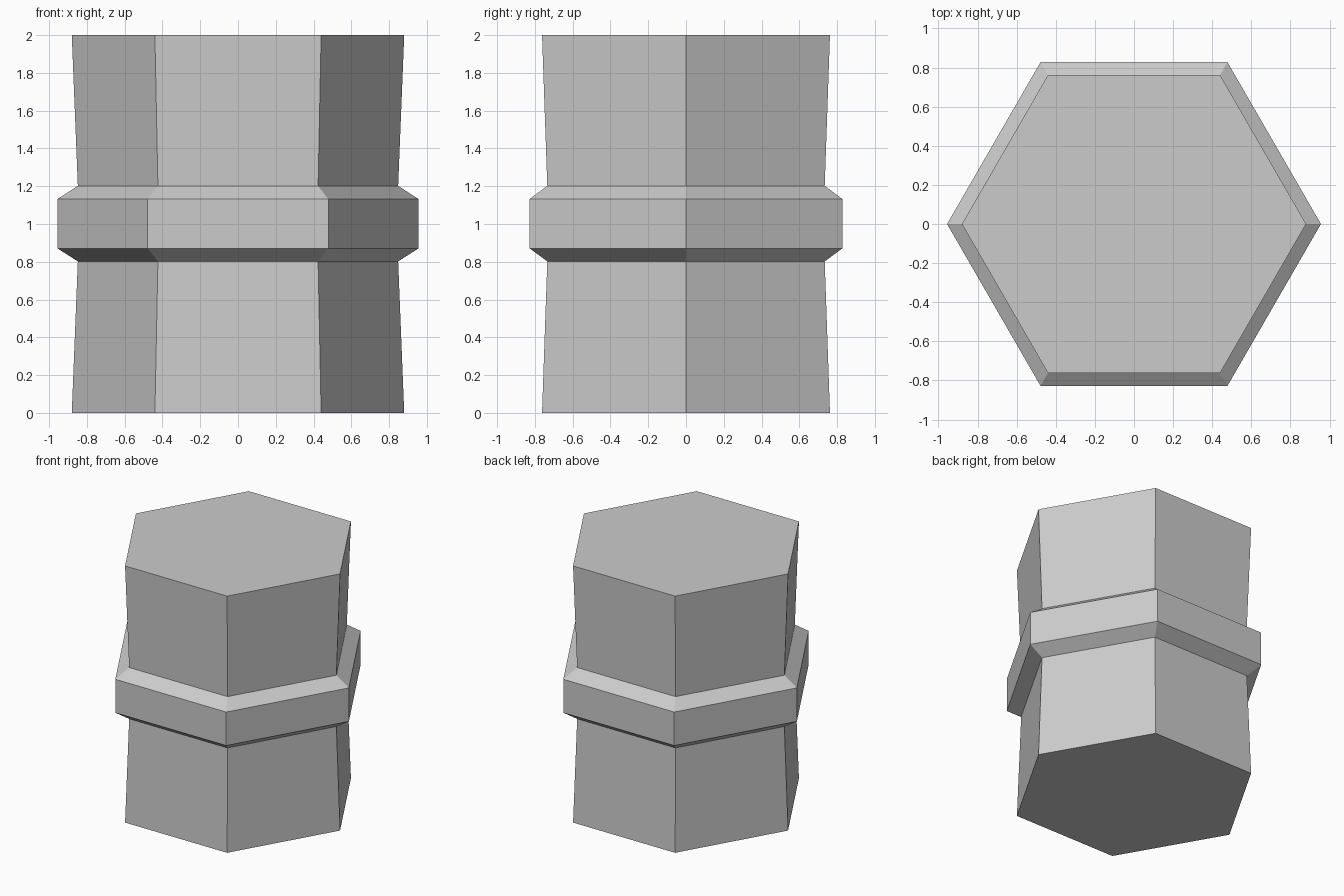
import bpy, bmesh
from math import cos, sin, pi

if "Cube" in bpy.data.objects:
    bpy.data.objects.remove(bpy.data.objects["Cube"])

SIDES = 6
# Radius and height of each ring, from the foot to the top
PROFILE = [(0.88, 0), (0.848, 0.802), (0.956, 0.871),
           (0.956, 1.132), (0.848, 1.202), (0.88, 2)]

bm = bmesh.new()

# Six-sided rings, with corners on the x axis
rings = [[bm.verts.new((r * cos(2 * pi * i / SIDES), r * sin(2 * pi * i / SIDES), z))
          for i in range(SIDES)] for r, z in PROFILE]

# Side walls and the chamfered collar
for low, high in zip(rings, rings[1:]):
    for i in range(SIDES):
        j = (i + 1) % SIDES
        bm.faces.new((low[i], low[j], high[j], high[i]))

# End caps
bm.faces.new(rings[0][::-1])
bm.faces.new(rings[-1])

mesh = bpy.data.meshes.new("collared_hex_column")
bm.to_mesh(mesh)
bm.free()
bpy.context.collection.objects.link(bpy.data.objects.new("collared_hex_column", mesh))
